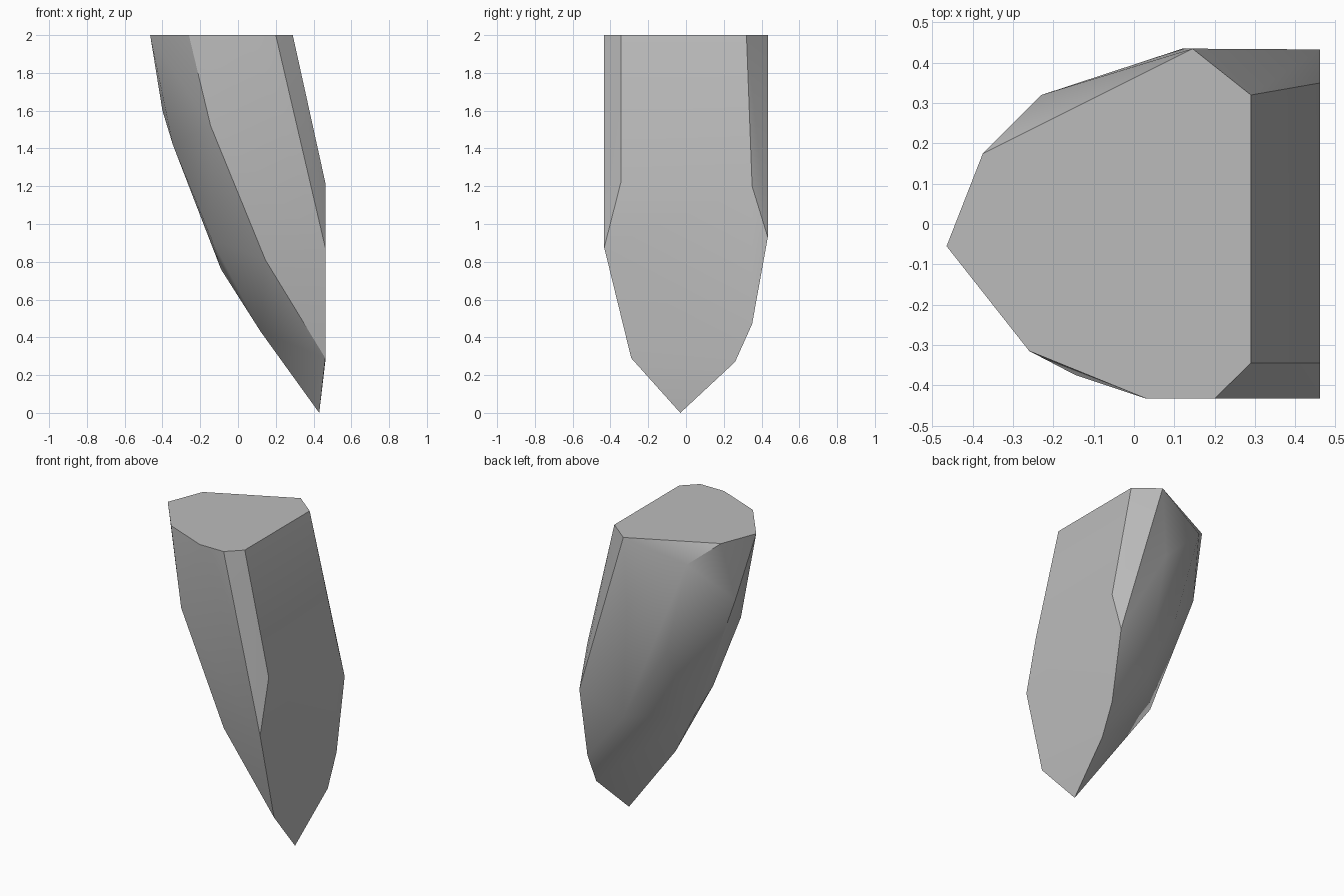
import bpy
import bmesh
import math

cube = bpy.data.objects.get("Cube")
if cube:
    bpy.data.objects.remove(cube, do_unlink=True)

# Single stone colour
stone = bpy.data.materials.new("stone_grey")
stone.use_nodes = True
grey = (0.5, 0.5, 0.5, 1)
stone.diffuse_color = grey
stone.node_tree.nodes["Principled BSDF"].inputs["Base Color"].default_value = grey

# Flat cut at the top
rim = [(.29, .32), (.145, .435), (-.375, .175), (-.465, -.055),
       (-.26, -.315), (.03, -.433), (.2, -.433), (.29, -.345)]

# Outline of the flat cleaved side, as y and z
side_x = .462
cleaved = [(-.345, 1.22), (-.433, .875), (-.29, .29),
           (.26, .27), (.35, .47), (.433, .93), (.35, 1.2)]

# Corners of the rough facets, then the tip
rough = [(-.4, .065, 1.6), (-.345, -.07, 1.42), (-.14, -.08, .92),
         (-.09, .04, .76), (.12, -.065, .43), (.145, -.353, .81),
         (-.145, -.375, 1.52), (-.23, .32, 1.88), (.12, .435, 1.55),
         (-.07, .3, 1.26), (.2, .36, .79), (.43, -.03, 0)]

# Wrap the corners in a closed faceted skin
points = [(x, y, 2) for x, y in rim] + [(side_x, y, z) for y, z in cleaved] + rough
bm = bmesh.new()
for p in points:
    bm.verts.new(p)
bmesh.ops.convex_hull(bm, input=bm.verts[:])
bmesh.ops.delete(bm, geom=[v for v in bm.verts if not v.link_faces], context='VERTS')
bmesh.ops.dissolve_limit(bm, angle_limit=math.radians(.5), verts=bm.verts[:], edges=bm.edges[:])
bmesh.ops.recalc_face_normals(bm, faces=bm.faces[:])

mesh = bpy.data.meshes.new("rock_shard")
bm.to_mesh(mesh)
bm.free()
mesh.materials.append(stone)
rock = bpy.data.objects.new("rock_shard", mesh)
bpy.context.collection.objects.link(rock)

# Soft facets with crisp cut edges
bpy.context.view_layer.objects.active = rock
rock.select_set(True)
bpy.ops.object.shade_smooth_by_angle(angle=math.radians(30))
